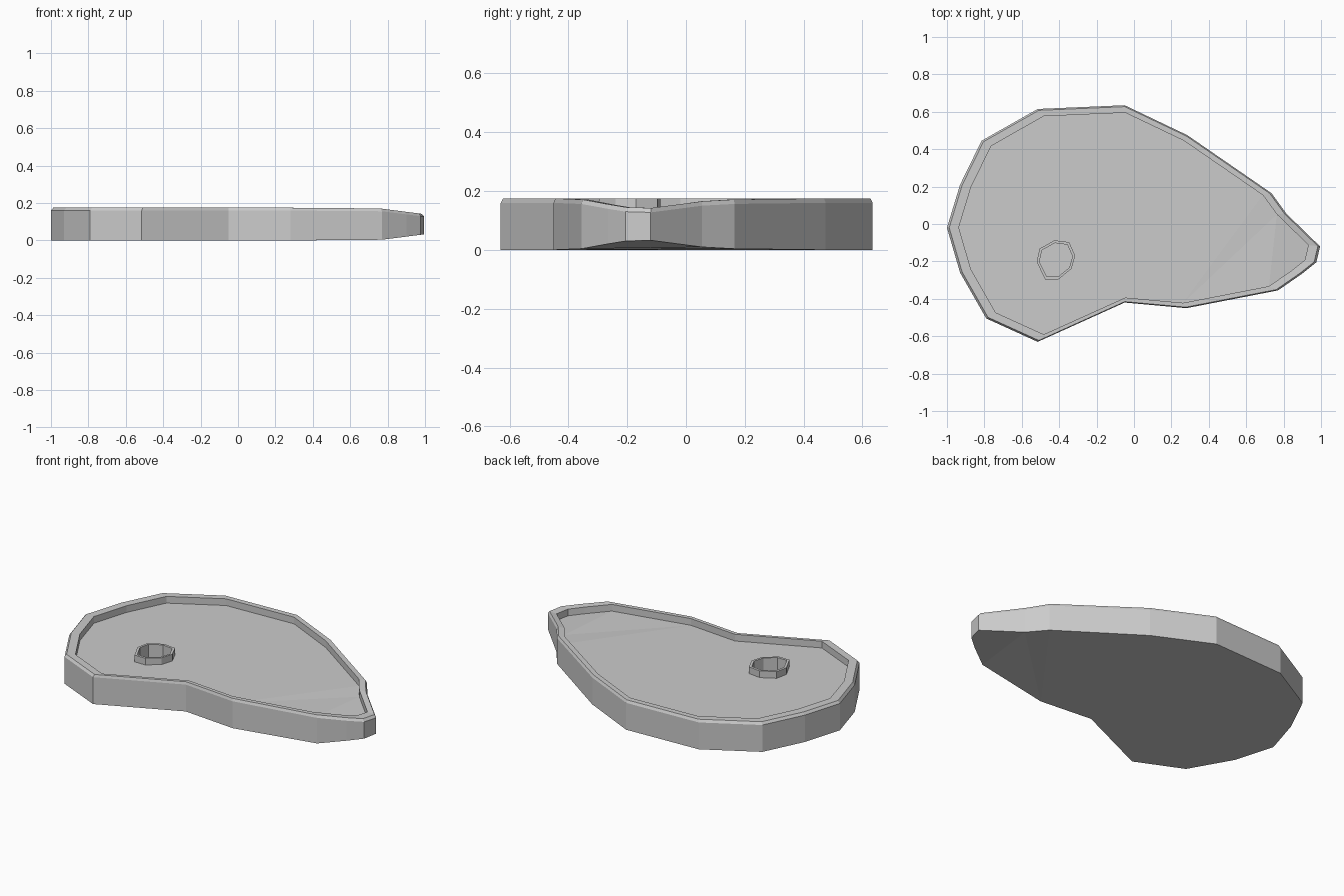
import bpy, bmesh
from mathutils import Vector

if "Cube" in bpy.data.objects:
    bpy.data.objects.remove(bpy.data.objects["Cube"])

OUTLINE = [(-1, -.02), (-.93, .21), (-.815, .445), (-.515, .615), (-.05, .635),
           (.285, .475), (.735, .165), (.815, .055), (.995, -.12), (.975, -.205),
           (.9, -.265), (.77, -.355), (.28, -.45), (-.05, -.42), (-.515, -.63),
           (-.79, -.505), (-.93, -.26)]
HOLE = [(-.52, -.203), (-.505, -.132), (-.425, -.087), (-.347, -.097),
        (-.314, -.17), (-.335, -.24), (-.404, -.296), (-.475, -.296)]
HC = (-.416, -.193)
TOP, FLOOR, WELL = .175, .135, .01


def thinning(x):
    """How far the slab narrows from above and below towards the tip."""
    if x < .3:
        return 0
    if x < .77:
        return .004 * (x - .3) / .47
    return .004 + .028 * (x - .77) / .22


def ring(bm, pts, z, scale=1, c=(0, 0)):
    loop = []
    for x, y in pts:
        t = thinning(x)
        loop.append(bm.verts.new((c[0] + (x - c[0]) * scale, c[1] + (y - c[1]) * scale,
                                  z + (t if z < .05 else -t))))
    return loop


def bridge(bm, a, b):
    n = len(a)
    for i in range(n):
        j = (i + 1) % n
        bm.faces.new((a[i], a[j], b[j], b[i]))


def loop_edges(bm, loop):
    return [bm.edges.get((loop[i - 1], loop[i])) for i in range(len(loop))]


bm = bmesh.new()

# Slab side, chamfer, rim and inner wall
slab = [ring(bm, OUTLINE, 0), ring(bm, OUTLINE, TOP - .015),
        ring(bm, OUTLINE, TOP, .988), ring(bm, OUTLINE, TOP, .937),
        ring(bm, OUTLINE, FLOOR, .937)]
for a, b in zip(slab, slab[1:]):
    bridge(bm, a, b)

# Raised collar and the blind thumb hole inside it
collar = [ring(bm, HOLE, FLOOR), ring(bm, HOLE, TOP),
          ring(bm, HOLE, TOP, .86, HC), ring(bm, HOLE, WELL + .002, .86, HC)]
for z_v in collar[3]:
    z_v.co.z = WELL
for a, b in zip(collar, collar[1:]):
    bridge(bm, a, b)
bm.faces.new(collar[3])

# Underside, and recessed floor around the collar
bmesh.ops.triangle_fill(bm, use_beauty=True, edges=loop_edges(bm, slab[0]))
bmesh.ops.triangle_fill(bm, use_beauty=True, normal=Vector((0, 0, 1)),
                        edges=loop_edges(bm, slab[-1]) + loop_edges(bm, collar[0]))

bmesh.ops.recalc_face_normals(bm, faces=bm.faces)
mesh = bpy.data.meshes.new("palette_board")
bm.to_mesh(mesh)
bm.free()
bpy.context.collection.objects.link(bpy.data.objects.new("palette_board", mesh))
